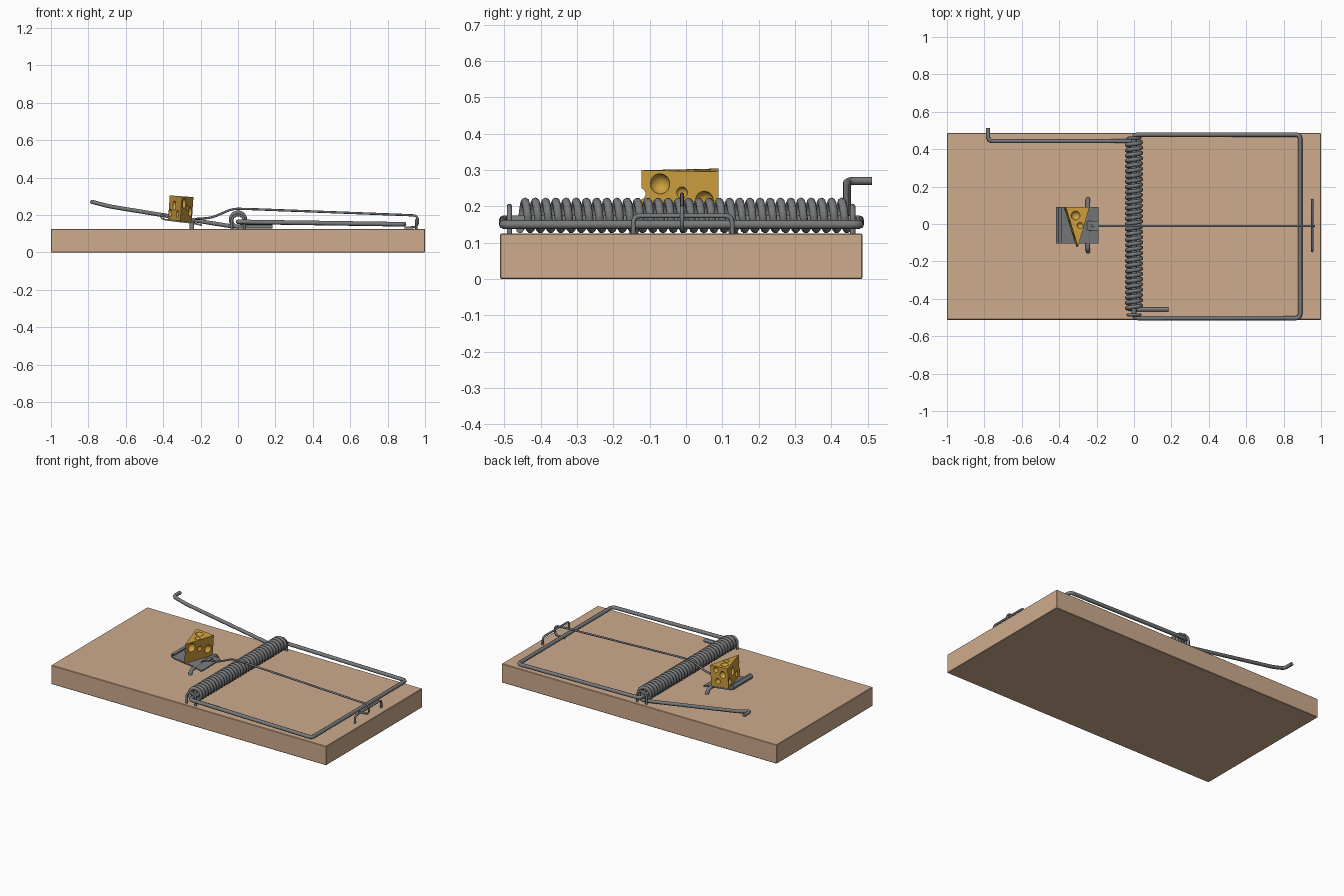
import bpy, bmesh, math
from mathutils import Vector, Matrix

old = bpy.data.objects.get("Cube")
if old:
    bpy.data.objects.remove(old, do_unlink=True)


def material(name, rgb):
    m = bpy.data.materials.new(name)
    m.use_nodes = True
    m.diffuse_color = (*rgb, 1)
    bsdf = m.node_tree.nodes["Principled BSDF"]
    bsdf.inputs["Base Color"].default_value = (*rgb, 1)
    bsdf.inputs["Roughness"].default_value = 0.6
    return m


wood = material("pale wood", (0.62, 0.41, 0.27))
steel = material("grey steel", (0.19, 0.195, 0.20))
yellow = material("cheese yellow", (0.62, 0.35, 0.05))


def select(ob):
    bpy.ops.object.select_all(action='DESELECT')
    ob.select_set(True)
    bpy.context.view_layer.objects.active = ob


def mesh_object(name, bm, mat):
    bmesh.ops.recalc_face_normals(bm, faces=bm.faces)
    me = bpy.data.meshes.new(name)
    bm.to_mesh(me)
    bm.free()
    ob = bpy.data.objects.new(name, me)
    bpy.context.collection.objects.link(ob)
    if mat:
        me.materials.append(mat)
    return ob


def rounded(points, r, closed=False):
    """Replace each corner of a path by a small arc."""
    pts = [Vector(p) for p in points]
    out = []
    for i, p in enumerate(pts):
        if not closed and i in (0, len(pts) - 1):
            out.append(p)
            continue
        a, b = pts[i - 1], pts[(i + 1) % len(pts)]
        a = p + (a - p).normalized() * min(r, (a - p).length * 0.45)
        b = p + (b - p).normalized() * min(r, (b - p).length * 0.45)
        for k in range(6):
            t = k / 5
            out.append(a * (1 - t) ** 2 + p * 2 * t * (1 - t) + b * t * t)
    return out


def wire(name, pts, radius, closed=False, sides=2):
    cu = bpy.data.curves.new(name, 'CURVE')
    cu.dimensions = '3D'
    cu.bevel_depth = radius
    cu.bevel_resolution = sides
    cu.use_fill_caps = True
    sp = cu.splines.new('POLY')
    sp.points.add(len(pts) - 1)
    for q, p in zip(sp.points, pts):
        q.co = (*p, 1)
    sp.use_cyclic_u = closed
    ob = bpy.data.objects.new(name, cu)
    bpy.context.collection.objects.link(ob)
    cu.materials.append(steel)
    select(ob)
    bpy.ops.object.convert(target='MESH')
    bpy.ops.object.shade_smooth_by_angle(angle=math.radians(50))
    return ob


# Wooden base
bm = bmesh.new()
bmesh.ops.create_cube(bm, size=1, matrix=Matrix.Translation((0, -0.013, 0.0625))
                      @ Matrix.Diagonal((2, 0.998, 0.125, 1)))
bmesh.ops.bevel(bm, geom=bm.edges[:], offset=0.003, segments=1, affect='EDGES')
mesh_object("wooden_base", bm, wood)

# Coil spring with its long hooked arm and short tail, one continuous wire
R, mid, turns, steps = 0.038, 0.175, 32, 20
y0, y1 = 0.443, -0.457
arm = rounded([(-0.78, 0.512, 0.27), (-0.78, 0.443, 0.27), (-0.69, y0, 0.246),
               (-0.06, y0, 0.143), (-0.01, y0, mid - R)], 0.025)
coil = []
for i in range(turns * steps + 1):
    t = math.tau * i / steps
    coil.append(Vector((R * math.sin(t), y0 + (y1 - y0) * i / (turns * steps),
                        mid - R * math.cos(t))))
wire("coil_spring", arm + coil + [Vector((0.185, y1, mid - R))], 0.0112)

# Snap bar, its axle running through the spring
wire("snap_bar", rounded([(0, -0.503, 0.163), (0.888, -0.503, 0.15),
                          (0.888, 0.478, 0.15), (0, 0.478, 0.163)], 0.025, True),
     0.0122, True)

# Arched staples pinning the axle
for label, y in (("front", -0.486), ("back", 0.459)):
    arch = [Vector((-0.033, y, 0.115))]
    for k in range(13):
        a = math.pi * (1 - k / 12)
        arch.append(Vector((0.033 * math.cos(a), y, 0.167 + 0.033 * math.sin(a))))
    wire(label + "_axle_staple", arch + [Vector((0.033, y, 0.115))], 0.0075)

# Staple for the locking rod
wire("rod_staple", rounded([(0.953, -0.145, 0.115), (0.953, -0.145, 0.174),
                            (0.953, 0.127, 0.174), (0.953, 0.127, 0.115)], 0.02), 0.0065)

# Locking rod over the spring, ending in a loop round the staple
ry = -0.011
wire("locking_rod", rounded([(-0.23, ry, 0.178), (-0.14, ry, 0.185), (-0.03, ry, 0.233),
                             (0.05, ry, 0.232), (0.962, ry, 0.197), (0.962, ry, 0.135),
                             (0.89, ry, 0.132)], 0.03), 0.006)

# Bait pedal: bent sheet with a curled lip and a raised catch
profile = [(-0.388, 0.2), (-0.402, 0.204), (-0.412, 0.195), (-0.408, 0.182),
           (-0.39, 0.175), (-0.31, 0.165), (-0.25, 0.158), (-0.192, 0.145)]


def sheet(name, profile, ya, yb, thick):
    bm = bmesh.new()
    rows = [[bm.verts.new((x, y, z)) for x, z in profile] for y in (ya, yb)]
    for i in range(len(profile) - 1):
        bm.faces.new((rows[0][i], rows[0][i + 1], rows[1][i + 1], rows[1][i]))
    ob = mesh_object(name, bm, steel)
    mod = ob.modifiers.new("thickness", 'SOLIDIFY')
    mod.thickness = thick
    mod.offset = 0
    select(ob)
    bpy.ops.object.modifier_apply(modifier=mod.name)
    bpy.ops.object.shade_smooth_by_angle(angle=math.radians(40))


sheet("bait_pedal", profile, -0.105, 0.092, 0.009)
sheet("pedal_catch", [(-0.25, 0.158), (-0.228, 0.178), (-0.19, 0.184)], -0.035, 0.015, 0.007)

# Pivot pin and the two legs holding the pedal
wire("pedal_pivot", rounded([(-0.246, -0.147, 0.118), (-0.246, -0.135, 0.152),
                             (-0.246, 0.122, 0.152), (-0.246, 0.134, 0.118)], 0.02), 0.012)

# Cheese wedge with round holes
bm = bmesh.new()
corners = [(-0.372, 0.09), (-0.245, 0.09), (-0.306, -0.122)]
face = bm.faces.new([bm.verts.new((x, y, 0.166)) for x, y in corners])
new = bmesh.ops.extrude_face_region(bm, geom=[face])["geom"]
bmesh.ops.translate(bm, vec=(0, 0, 0.134),
                    verts=[v for v in new if isinstance(v, bmesh.types.BMVert)])
pivot = Vector((-0.308, 0, 0.2))
bmesh.ops.rotate(bm, verts=bm.verts[:], cent=pivot,
                 matrix=Matrix.Rotation(math.radians(4), 3, 'Y'))
cheese = mesh_object("cheese_wedge", bm, yellow)

holes = [(-0.286, -0.072, 0.262, 0.028), (-0.268, -0.012, 0.238, 0.016),
         (-0.312, 0.045, 0.307, 0.025), (-0.253, 0.05, 0.216, 0.026),
         (-0.288, -0.008, 0.305, 0.018), (-0.306, -0.125, 0.235, 0.015),
         (-0.345, 0.0, 0.25, 0.026), (-0.33, -0.065, 0.205, 0.02),
         (-0.366, 0.06, 0.21, 0.022), (-0.33, 0.093, 0.255, 0.022),
         (-0.28, 0.094, 0.275, 0.017), (-0.295, 0.094, 0.205, 0.018)]
bm = bmesh.new()
for x, y, z, r in holes:
    bmesh.ops.create_uvsphere(bm, u_segments=20, v_segments=12, radius=r,
                              matrix=Matrix.Translation((x, y, z)))
cutter = mesh_object("hole_cutter", bm, yellow)
cutter.hide_render = True
mod = cheese.modifiers.new("holes", 'BOOLEAN')
mod.operation = 'DIFFERENCE'
mod.solver = 'EXACT'
mod.use_self = True
mod.object = cutter
select(cheese)
bpy.ops.object.modifier_apply(modifier=mod.name)
bpy.ops.object.shade_smooth_by_angle(angle=math.radians(30))
bpy.data.objects.remove(cutter, do_unlink=True)
